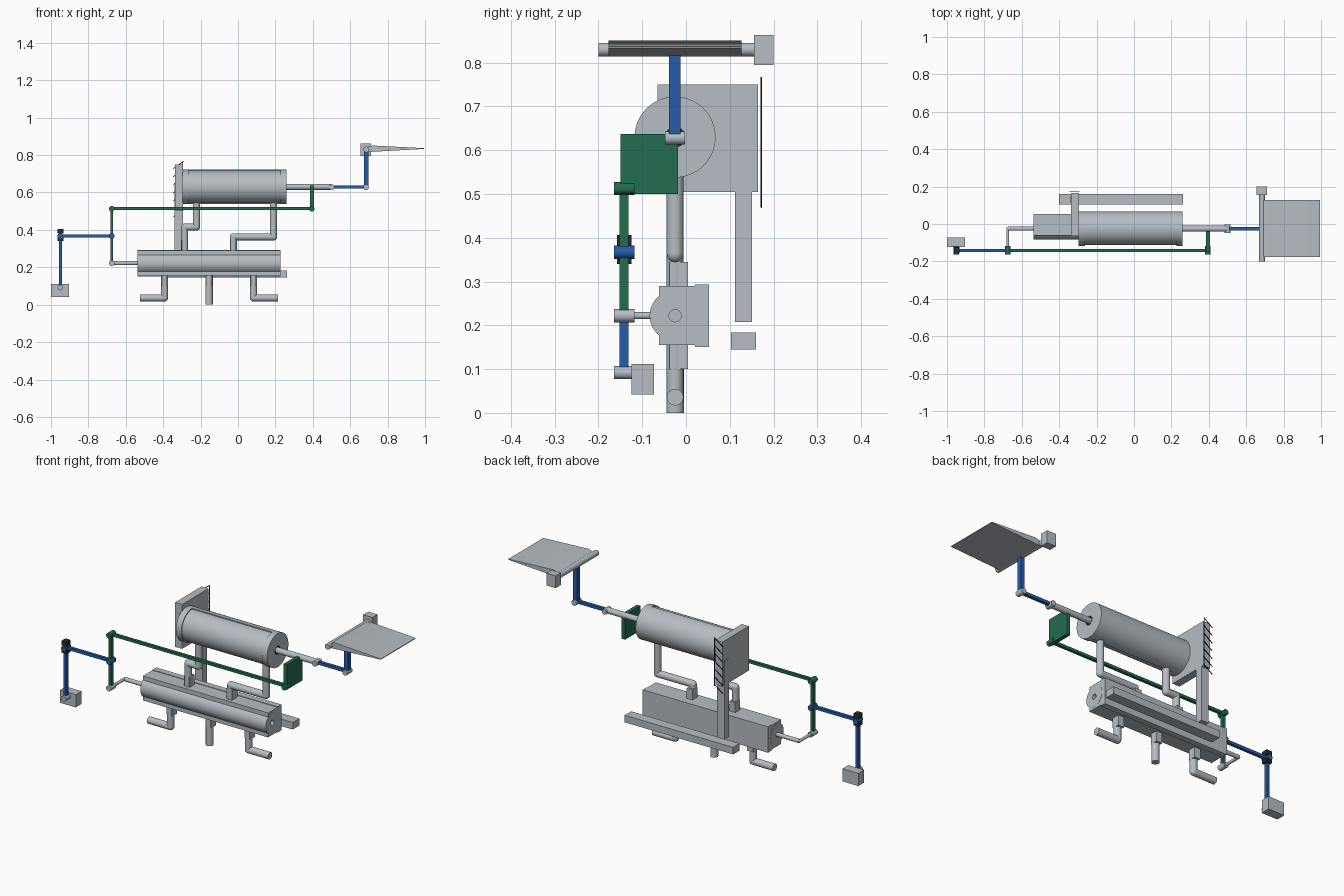
import bpy, bmesh, math
from mathutils import Vector

if "Cube" in bpy.data.objects:
    bpy.data.objects.remove(bpy.data.objects["Cube"])


def make_mat(name, rgb):
    m = bpy.data.materials.new(name)
    m.diffuse_color = (*rgb, 1)
    m.use_nodes = True
    m.node_tree.nodes["Principled BSDF"].inputs["Base Color"].default_value = m.diffuse_color
    return m


GREY = make_mat("steel grey", (0.47, 0.51, 0.55))
GREEN = make_mat("link green", (0.016, 0.155, 0.078))
BLUE = make_mat("link blue", (0.018, 0.11, 0.40))
DARK = make_mat("dark seal", (0.02, 0.022, 0.028))


def finish(name, bm, mat, smooth=True):
    bmesh.ops.remove_doubles(bm, verts=bm.verts, dist=1e-5)
    bmesh.ops.recalc_face_normals(bm, faces=bm.faces)
    me = bpy.data.meshes.new(name)
    bm.to_mesh(me)
    bm.free()
    me.materials.append(mat)
    ob = bpy.data.objects.new(name, me)
    bpy.context.scene.collection.objects.link(ob)
    if smooth:
        bpy.ops.object.select_all(action='DESELECT')
        ob.select_set(True)
        bpy.context.view_layer.objects.active = ob
        bpy.ops.object.shade_smooth_by_angle(angle=math.radians(30))
    return ob


def box(name, x, y, z, mat):
    bm = bmesh.new()
    bmesh.ops.create_cube(bm, size=1)
    for v in bm.verts:
        for i, (lo, hi) in enumerate((x, y, z)):
            v.co[i] = lo if v.co[i] < 0 else hi
    return finish(name, bm, mat, False)


def tube(name, pts, r, mat, segs=24):
    """Round bar through pts with ball elbows at the inner points."""
    bm = bmesh.new()
    pts = [Vector(p) for p in pts]
    for a, b in zip(pts, pts[1:]):
        d = b - a
        vs = bmesh.ops.create_cone(bm, cap_ends=True, segments=segs, radius1=r,
                                   radius2=r, depth=d.length)['verts']
        bmesh.ops.rotate(bm, verts=vs, matrix=d.to_track_quat('Z', 'Y').to_matrix())
        bmesh.ops.translate(bm, verts=vs, vec=(a + b) / 2)
    for p in pts[1:-1]:
        vs = bmesh.ops.create_uvsphere(bm, u_segments=segs, v_segments=12, radius=r)['verts']
        bmesh.ops.translate(bm, verts=vs, vec=p)
    return finish(name, bm, mat)


def lathe(name, profile, y, z, mat, segs=64):
    """Revolve (x, radius) points around an axis along x."""
    bm = bmesh.new()
    vs = [bm.verts.new((x, y, z + r)) for x, r in profile]
    es = [bm.edges.new(e) for e in zip(vs, vs[1:])]
    bmesh.ops.spin(bm, geom=vs + es, cent=(0, y, z), axis=(1, 0, 0),
                   angle=math.tau, steps=segs)
    return finish(name, bm, mat)


def prism(name, pts, lo, hi, mat, axis='x'):
    """Extrude an outline, (y, z) along x or (x, z) along y."""
    bm = bmesh.new()
    put = (lambda t, p: (t, p[0], p[1])) if axis == 'x' else (lambda t, p: (p[0], t, p[1]))
    f = bm.faces.new([bm.verts.new(put(lo, p)) for p in pts])
    ext = bmesh.ops.extrude_face_region(bm, geom=[f], use_keep_orig=True)['geom']
    step = put(hi - lo, (0, 0))
    bmesh.ops.translate(bm, verts=[g for g in ext if isinstance(g, bmesh.types.BMVert)], vec=step)
    return finish(name, bm, mat)


def arc(cy, cz, r, a0, a1, n=32):
    return [(cy + r * math.cos(math.radians(a0 + (a1 - a0) * i / n)),
             cz + r * math.sin(math.radians(a0 + (a1 - a0) * i / n))) for i in range(n + 1)]


def pivot(name, x, z, mat, yc, r=0.015):
    tube(name, [(x, yc - 0.023, z), (x, yc + 0.023, z)], r, mat)


CY = -0.025   # depth of the cylinder and valve axis
LY = -0.141   # depth of the linkage
CZ, VZ = 0.63, 0.222

# actuator cylinder: recessed front half between two end caps
prism("cylinder_body", arc(CY, CZ, 0.0925, -90, 90) + arc(CY, CZ, 0.087, 90, 270),
      -0.265, 0.23, GREY)
lathe("cylinder_left_cap", [(-0.297, 0), (-0.297, 0.0925), (-0.263, 0.0925), (-0.263, 0)],
      CY, CZ, GREY)
lathe("cylinder_right_cap", [(0.228, 0), (0.228, 0.0925), (0.26, 0.0925), (0.26, 0.023),
                             (0.235, 0.023)], CY, CZ, GREY)
lathe("rod_seal", [(0.24, 0), (0.24, 0.0228), (0.256, 0.0228), (0.256, 0)], CY, CZ, DARK)
tube("piston_rod", [(0.23, CY, CZ), (0.5, CY, CZ)], 0.016, GREY)

# mounting plate, strut and rail
box("mount_plate", (-0.338, -0.295), (-0.065, 0.165), (0.505, 0.75), GREY)
box("mount_strut", (-0.34, -0.295), (0.112, 0.151), (0.208, 0.642), GREY)
box("mount_rail", (-0.40, 0.262), (0.103, 0.16), (0.145, 0.184), GREY)
# fixed wall marks behind the plate
tube("wall_line", [(-0.295, 0.172, 0.50), (-0.295, 0.172, 0.765)], 0.002, DARK, 6)
for i in range(7):
    z = 0.47 + 0.043 * i
    tube("wall_tick", [(-0.345, 0.172, z), (-0.292, 0.172, z + 0.038)], 0.0022, DARK, 6)

# valve: block with an open round bore and a spool in it
outline = [(-0.062, 0.29), (0.02, 0.29), (0.02, 0.293), (0.053, 0.293), (0.053, 0.15),
           (0.02, 0.15), (0.02, 0.155), (-0.062, 0.155)]
prism("valve_block", outline + arc(CY, VZ, 0.0575, -130, 130, 48), -0.537, 0.227, GREY)
lathe("valve_spool", [(-0.538, 0), (-0.538, 0.058), (0.228, 0.058), (0.228, 0.014),
                      (0.15, 0.014), (0.15, 0)], CY, VZ, GREY)
tube("spool_rod", [(-0.53, CY, VZ), (-0.675, CY, VZ)], 0.011, GREY)
tube("spool_rod_arm", [(-0.66, CY, VZ), (-0.675, CY, VZ), (-0.675, LY, VZ)], 0.008, GREY)

# pipes from cylinder to valve
PR = 0.019
tube("left_feed_pipe", [(-0.222, CY, 0.56), (-0.222, CY, 0.415), (-0.285, CY, 0.415),
                        (-0.285, CY, 0.27)], PR, GREY)
tube("right_feed_pipe", [(0.19, CY, 0.56), (0.19, CY, 0.363), (-0.025, CY, 0.363),
                         (-0.025, CY, 0.27)], PR, GREY)
# pipes under the valve
tube("left_return_pipe", [(-0.393, CY, 0.17), (-0.393, CY, 0.036), (-0.525, CY, 0.036)], PR, GREY)
tube("supply_pipe", [(-0.155, CY, 0.17), (-0.155, CY, 0.0)], PR + 0.001, GREY)
tube("right_return_pipe", [(0.083, CY, 0.17), (0.083, CY, 0.036), (0.213, CY, 0.036)], PR, GREY)
# square sockets where pipes enter the valve
for x, z0, z1 in ((-0.285, 0.285, 0.345), (-0.025, 0.285, 0.345), (-0.393, 0.10, 0.16),
                  (-0.155, 0.10, 0.16), (0.083, 0.10, 0.16)):
    box("pipe_socket", (x - 0.018, x + 0.018), (-0.038, 0.004), (z0, z1), GREY)

# green feedback linkage
box("summing_link", (-0.683, -0.667), (-0.152, -0.131), (VZ, 0.515), GREEN)
box("feedback_bar", (-0.675, 0.395), (-0.149, -0.133), (0.507, 0.522), GREEN)
box("feedback_plate", (0.384, 0.405), (-0.15, -0.018), (0.50, 0.637), GREEN)
for x in (-0.675, 0.395):
    pivot("feedback_pivot", x, 0.513, GREEN, LY)
pivot("spool_pivot", -0.675, VZ, GREY, LY)

# blue input linkage
pivot("input_pivot", -0.675, 0.367, BLUE, LY)
box("input_bar", (-0.95, -0.675), (-0.149, -0.133), (0.36, 0.376), BLUE)
box("input_lever", (-0.958, -0.942), (-0.152, -0.131), (0.092, 0.395), BLUE)
pivot("input_joint", -0.95, 0.367, BLUE, LY)
for z in (0.34, 0.381):
    box("joint_block", (-0.966, -0.934), (-0.158, -0.124), (z, z + 0.025), DARK)
pivot("lever_foot_pivot", -0.95, 0.092, GREY, LY)
box("lever_ground_block", (-1.0, -0.903), (-0.124, -0.073), (0.042, 0.112), GREY)

# blue output linkage
pivot("rod_end_pivot", 0.5, 0.628, GREY, CY)
box("output_bar", (0.5, 0.685), (-0.034, -0.016), (0.622, 0.638), BLUE)
pivot("horn_pivot", 0.685, 0.628, GREY, CY)
box("control_horn", (0.673, 0.697), (-0.039, -0.012), (0.628, 0.825), BLUE)

# hinged surface
tube("hinge_tube", [(0.685, -0.20, 0.83), (0.685, 0.165, 0.83)], 0.0155, GREY)
box("hinge_block", (0.655, 0.711), (0.155, 0.20), (0.795, 0.863), GREY)
prism("control_surface", [(0.69, 0.816), (0.69, 0.843), (0.722, 0.851), (0.995, 0.837),
                          (0.995, 0.833)], -0.177, 0.127, GREY, 'y')
